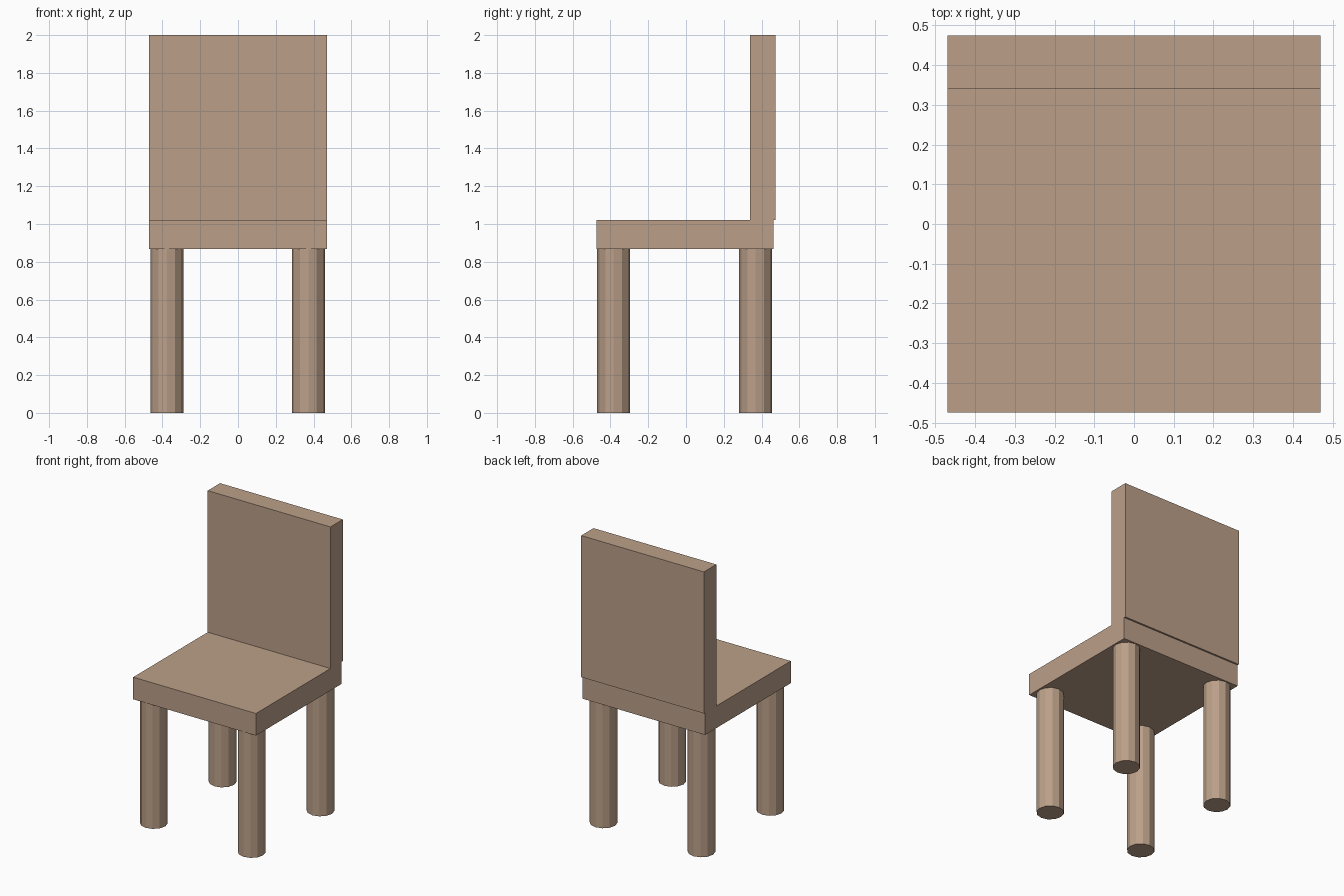
import bpy

if "Cube" in bpy.data.objects:
    bpy.data.objects.remove(bpy.data.objects["Cube"])

# One wood colour for the whole chair
wood = bpy.data.materials.new("light_brown_wood")
wood.diffuse_color = (0.50, 0.35, 0.25, 1.0)
wood.use_nodes = True
wood.node_tree.nodes["Principled BSDF"].inputs["Base Color"].default_value = wood.diffuse_color


def finish(name):
    obj = bpy.context.object
    obj.name = name
    obj.data.materials.append(wood)
    return obj


def box(name, low, high):
    centre = [(a + b) / 2 for a, b in zip(low, high)]
    bpy.ops.mesh.primitive_cube_add(size=1, location=centre)
    obj = finish(name)
    obj.scale = [b - a for a, b in zip(low, high)]
    bpy.ops.object.transform_apply(location=False, rotation=False, scale=True)


# Seat slab and backrest, which overhangs the seat slightly at the rear
SEAT_BOTTOM, SEAT_TOP = 0.867, 1.02
box("seat", (-0.47, -0.475, SEAT_BOTTOM), (0.47, 0.463, SEAT_TOP))
box("backrest", (-0.47, 0.34, SEAT_TOP), (0.47, 0.475, 2.0))

# Four faceted round legs
for side, x in (("left", -0.377), ("right", 0.373)):
    for end, y in (("front", -0.383), ("back", 0.369)):
        bpy.ops.mesh.primitive_cylinder_add(
            vertices=12, radius=0.0875, depth=SEAT_BOTTOM,
            location=(x, y, SEAT_BOTTOM / 2))
        finish(f"{end}_{side}_leg")
